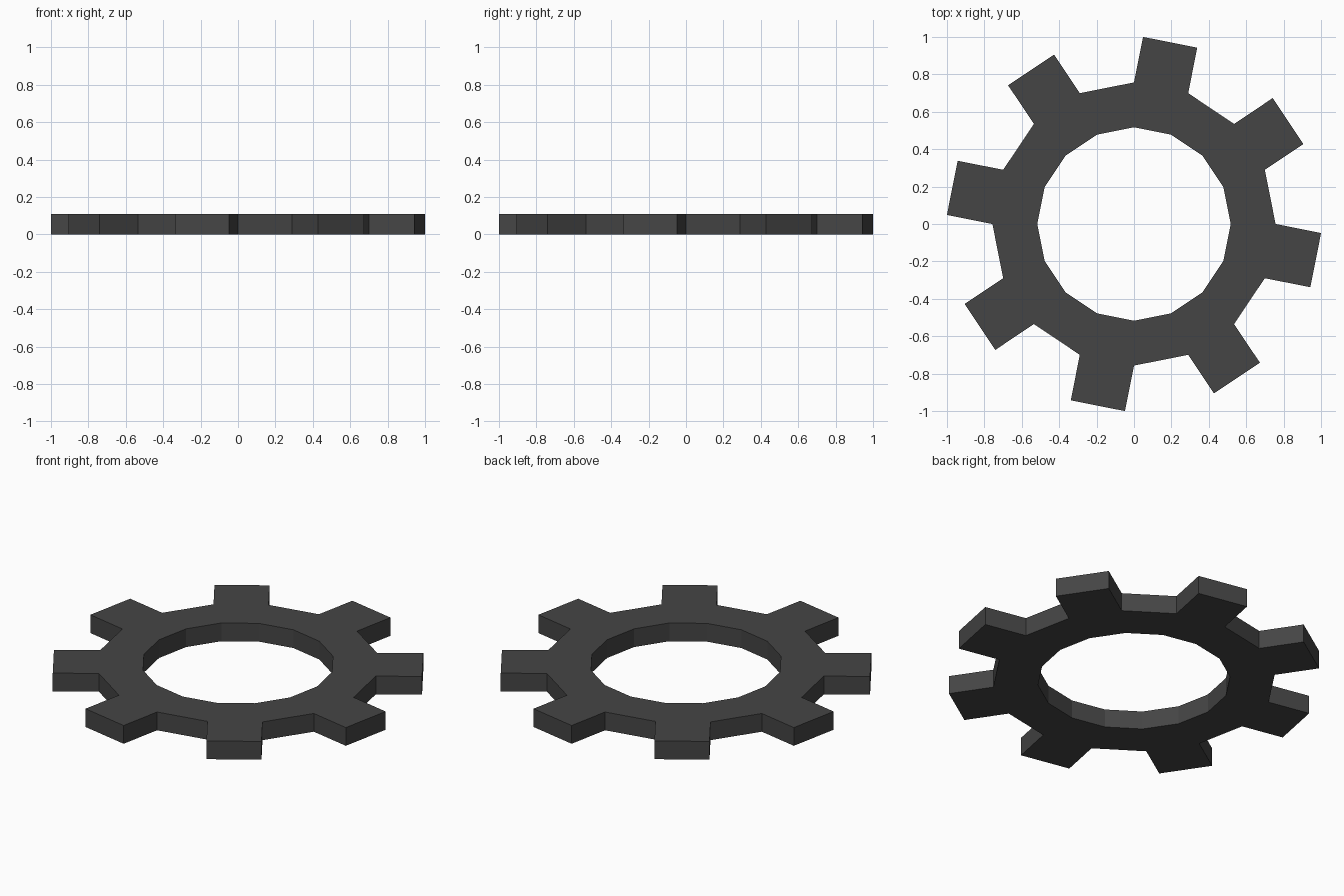
import bpy, bmesh
from math import cos, sin, pi

if "Cube" in bpy.data.objects:
    bpy.data.objects.remove(bpy.data.objects["Cube"])

N = 16            # sides of the ring
R_IN, R_OUT = 0.517, 0.757
TOOTH = 0.248     # tooth length
H = 0.108         # thickness

bm = bmesh.new()


def ring(radius, z):
    return [bm.verts.new((radius * cos(2 * pi * i / N), radius * sin(2 * pi * i / N), z))
            for i in range(N)]


# Ring body
in_lo, in_hi = ring(R_IN, 0), ring(R_IN, H)
out_lo, out_hi = ring(R_OUT, 0), ring(R_OUT, H)
tooth_faces = []
for i in range(N):
    j = (i + 1) % N
    bm.faces.new((in_hi[i], out_hi[i], out_hi[j], in_hi[j]))
    bm.faces.new((in_lo[j], out_lo[j], out_lo[i], in_lo[i]))
    bm.faces.new((in_lo[i], in_hi[i], in_hi[j], in_lo[j]))
    side = bm.faces.new((out_lo[i], out_lo[j], out_hi[j], out_hi[i]))
    if i % 2:
        tooth_faces.append(side)
bm.normal_update()

# Teeth pulled straight out of every other side
for f in bmesh.ops.extrude_discrete_faces(bm, faces=tooth_faces)["faces"]:
    f.normal_update()
    bmesh.ops.translate(bm, vec=f.normal * TOOTH, verts=f.verts)
bmesh.ops.remove_doubles(bm, verts=bm.verts, dist=1e-5)
bmesh.ops.recalc_face_normals(bm, faces=bm.faces)

mesh = bpy.data.meshes.new("gear_ring")
bm.to_mesh(mesh)
bm.free()
gear = bpy.data.objects.new("gear_ring", mesh)
bpy.context.collection.objects.link(gear)

# Dark grey metal
mat = bpy.data.materials.new("dark_grey")
mat.diffuse_color = (0.06, 0.06, 0.06, 1)
mat.use_nodes = True
mat.node_tree.nodes["Principled BSDF"].inputs["Base Color"].default_value = mat.diffuse_color
mesh.materials.append(mat)
